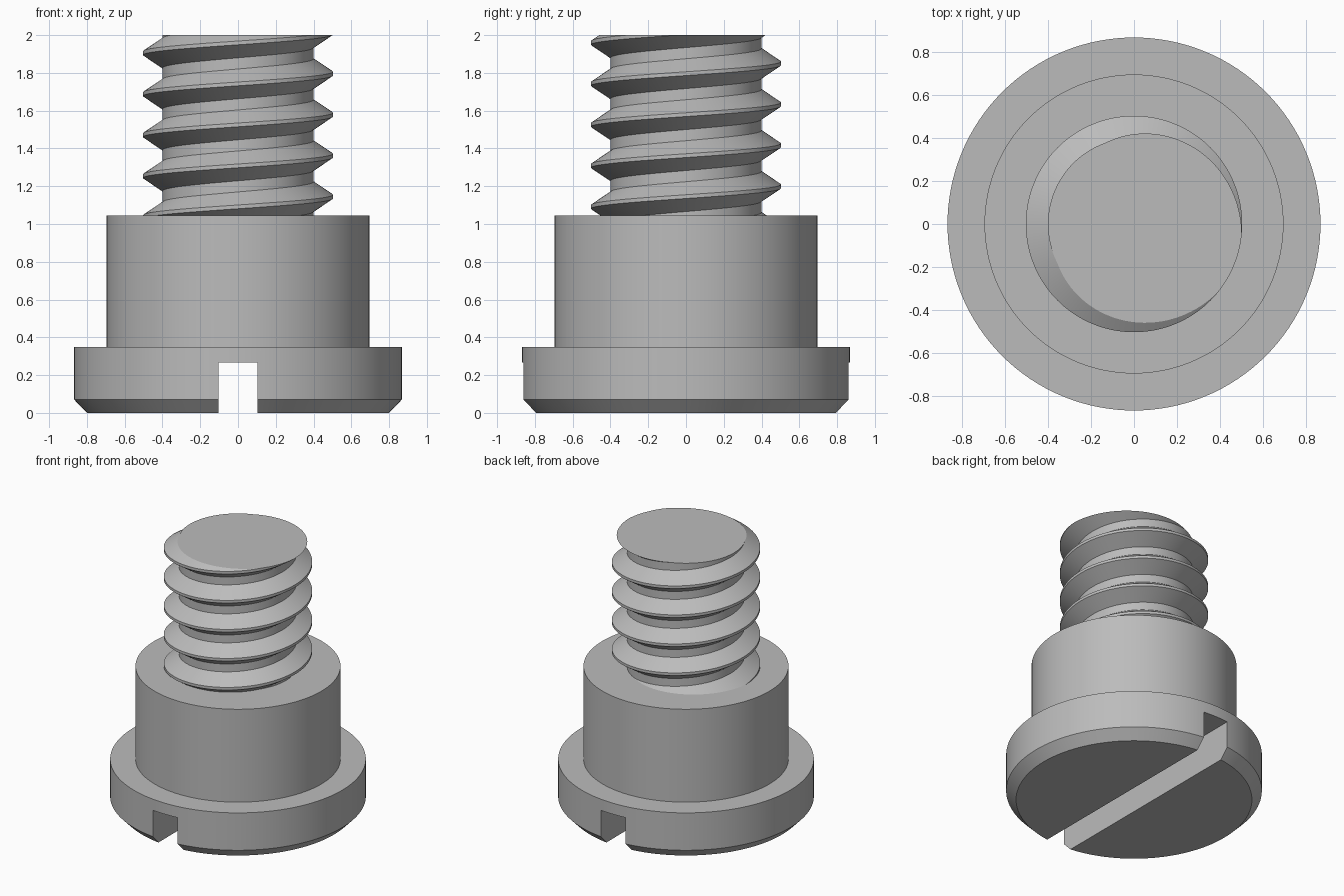
import bpy, bmesh
from math import cos, sin, pi, radians

cube = bpy.data.objects.get("Cube")
if cube:
    bpy.data.objects.remove(cube)

steel = bpy.data.materials.new("grey_steel")
steel.use_nodes = True
GREY = (0.5, 0.5, 0.5, 1)
steel.diffuse_color = GREY
steel.node_tree.nodes["Principled BSDF"].inputs["Base Color"].default_value = GREY

SEG = 128


def add_object(name, bm):
    bmesh.ops.recalc_face_normals(bm, faces=bm.faces)
    mesh = bpy.data.meshes.new(name)
    bm.to_mesh(mesh)
    bm.free()
    mesh.materials.append(steel)
    obj = bpy.data.objects.new(name, mesh)
    bpy.context.collection.objects.link(obj)
    return obj


def activate(obj):
    bpy.ops.object.select_all(action='DESELECT')
    obj.select_set(True)
    bpy.context.view_layer.objects.active = obj


def lathe(name, profile):
    bm = bmesh.new()
    rings = [[bm.verts.new((r * cos(2 * pi * i / SEG), r * sin(2 * pi * i / SEG), z))
              for i in range(SEG)] for r, z in profile]
    for low, high in zip(rings, rings[1:]):
        for i in range(SEG):
            j = (i + 1) % SEG
            bm.faces.new((low[i], low[j], high[j], high[i]))
    bm.faces.new(rings[0])
    bm.faces.new(rings[-1])
    return add_object(name, bm)


# Chamfered head and shoulder turned as one piece
head = lathe("head_and_shoulder", [(0.8, 0), (0.867, 0.07), (0.867, 0.35),
                                   (0.695, 0.35), (0.695, 1.045)])

# Driver slot through the underside of the head
bm = bmesh.new()
bmesh.ops.create_cube(bm, size=1)
bmesh.ops.scale(bm, vec=(0.206, 2.4, 0.534), verts=bm.verts)
cutter = add_object("slot_cutter", bm)
cutter.hide_render = True
slot = head.modifiers.new("slot", 'BOOLEAN')
slot.operation = 'DIFFERENCE'
slot.solver = 'EXACT'
slot.object = cutter
activate(head)
bpy.ops.object.modifier_apply(modifier=slot.name)
bpy.data.objects.remove(cutter)

# Right-handed thread: one profile swept along a helix, each turn joined to the next
PITCH, CREST_Z = 0.217, 1.145
CORE, CREST, FLAT, ROOT = 0.4, 0.503, 0.01, 0.079
section = [(CORE, -ROOT), (CREST, -FLAT), (CREST, FLAT), (CORE, ROOT)]
bm = bmesh.new()
columns = []
for i in range(-2 * SEG, 6 * SEG + 1):
    a = 2 * pi * i / SEG
    z = CREST_Z + PITCH * i / SEG
    columns.append([bm.verts.new((r * cos(a), r * sin(a), z + dz)) for r, dz in section])
for i in range(len(columns) - SEG - 1):
    here = columns[i] + [columns[i + SEG][0]]
    after = columns[i + 1] + [columns[i + 1 + SEG][0]]
    for k in range(4):
        bm.faces.new((here[k], after[k], after[k + 1], here[k + 1]))

# Trim the thread flat at the tip and inside the shoulder, then cap both ends
for height, up in ((2, 1), (1, -1)):
    cut = bmesh.ops.bisect_plane(bm, geom=bm.verts[:] + bm.edges[:] + bm.faces[:], dist=1e-6,
                                 plane_co=(0, 0, height), plane_no=(0, 0, up), clear_outer=True)
    rim = [e for e in cut["geom_cut"] if isinstance(e, bmesh.types.BMEdge)]
    bmesh.ops.contextual_create(bm, geom=rim)
thread = add_object("threaded_shank", bm)

for obj in (head, thread):
    activate(obj)
    bpy.ops.object.shade_smooth_by_angle(angle=radians(25))
